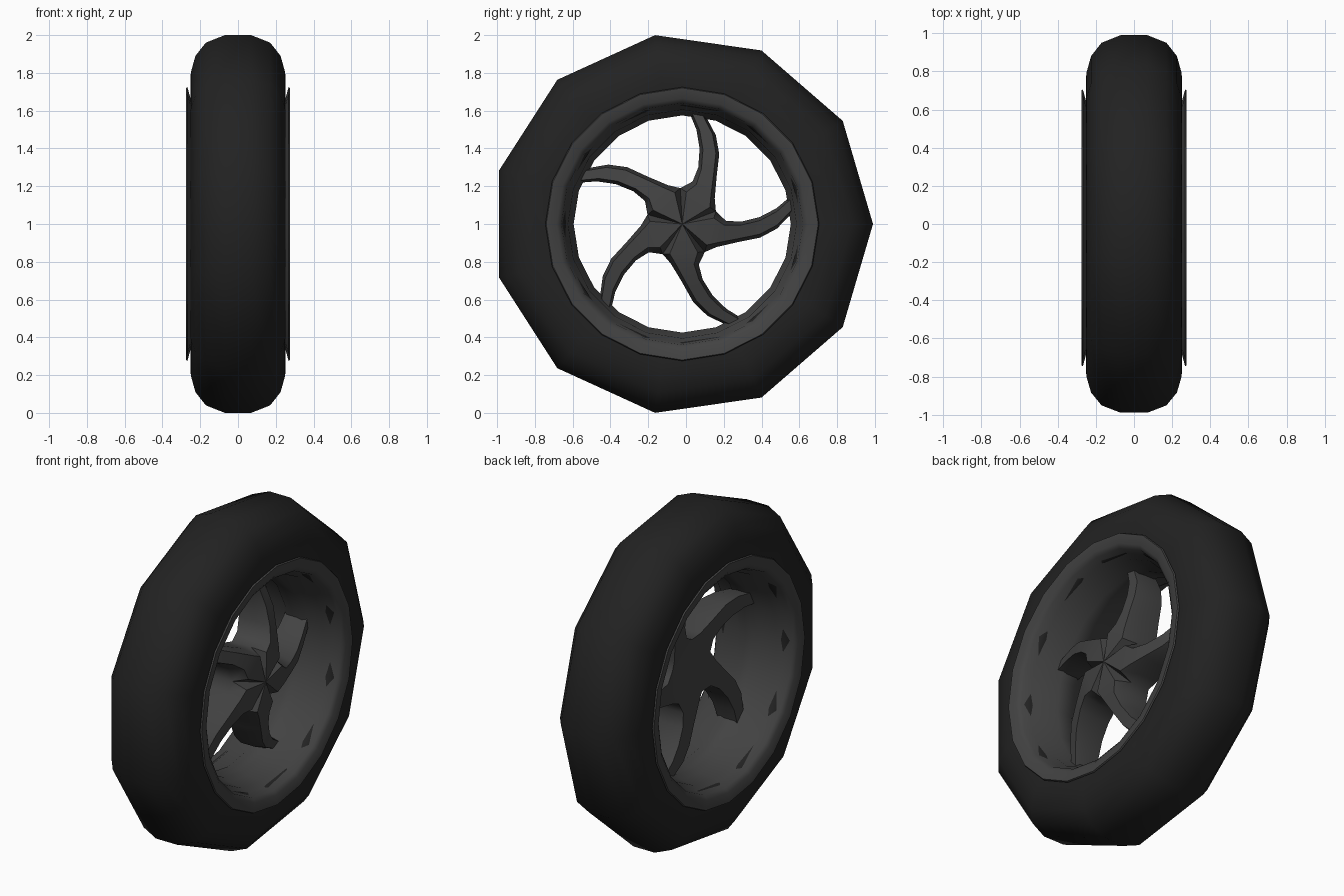
import bpy, bmesh, math

if "Cube" in bpy.data.objects:
    bpy.data.objects.remove(bpy.data.objects["Cube"])

CY, CZ = -0.02, 1.0   # axle position


def material(name, value):
    m = bpy.data.materials.new(name)
    m.use_nodes = True
    colour = (value, value, value, 1)
    m.diffuse_color = colour
    bsdf = m.node_tree.nodes["Principled BSDF"]
    bsdf.inputs["Base Color"].default_value = colour
    bsdf.inputs["Roughness"].default_value = 0.7
    return m


def finish(bm, name, mat, angle):
    bmesh.ops.recalc_face_normals(bm, faces=bm.faces)
    mesh = bpy.data.meshes.new(name)
    bm.to_mesh(mesh)
    bm.free()
    mesh.materials.append(mat)
    ob = bpy.data.objects.new(name, mesh)
    ob.location = (0, CY, CZ)
    bpy.context.collection.objects.link(ob)
    bpy.ops.object.select_all(action="DESELECT")
    ob.select_set(True)
    bpy.context.view_layer.objects.active = ob
    bpy.ops.object.shade_smooth_by_angle(angle=math.radians(angle))
    return ob


def lathe(name, half, sides, mat, angle):
    """Turn a closed (x, radius) loop, mirrored from its +x half, about the axle."""
    loop = half + [(-x, r) for x, r in reversed(half)]
    bm = bmesh.new()
    rings = []
    for i in range(sides):
        a = math.tau * i / sides
        rings.append([bm.verts.new((x, r * math.cos(a), r * math.sin(a))) for x, r in loop])
    n = len(loop)
    for i in range(sides):
        p, q = rings[i], rings[(i + 1) % sides]
        for j in range(n):
            k = (j + 1) % n
            bm.faces.new((p[j], p[k], q[k], q[j]))
    return finish(bm, name, mat, angle)


rubber = material("black rubber", 0.016)
metal = material("dark grey metal", 0.055)

# Tyre: coarse ring with a rounded tread
lathe("tyre", [(0.07, 1.01), (0.17, 0.97), (0.225, 0.9), (0.25, 0.81),
               (0.252, 0.72), (0.245, 0.67), (0.2, 0.645)], 11, rubber, 60)

# Rim: flared lips, stepped barrel and a raised middle band
lathe("rim", [(0.05, 0.575), (0.08, 0.595), (0.17, 0.605), (0.2, 0.63),
              (0.25, 0.64), (0.268, 0.665), (0.276, 0.72), (0.268, 0.725),
              (0.25, 0.66), (0.19, 0.645), (0.08, 0.625)], 20, metal, 50)

# Swept star: each spoke is a strip of (left edge, right edge) stations from hub to tip
STATIONS = [((-0.01, 0.19), (0.178, 0.068)), ((0.055, 0.225), (0.172, 0.135)),
            ((0.085, 0.3), (0.182, 0.25)), ((0.092, 0.4), (0.196, 0.37)),
            ((0.075, 0.5), (0.178, 0.47)), ((0.04, 0.585), (0.125, 0.57))]
FRONT = [0.19, 0.18, 0.155, 0.125, 0.095, 0.075]
BACK = [-0.02, -0.03, -0.04, -0.05, -0.06, -0.065]

bm = bmesh.new()
hub_front, hub_back = bm.verts.new((0.2, 0, 0)), bm.verts.new((-0.02, 0, 0))
for s in range(5):
    c, d = math.cos(math.tau * s / 5), math.sin(math.tau * s / 5)
    rows = []
    for (a, b), front, back in zip(STATIONS, FRONT, BACK):
        def place(t, x):
            y, z = a[0] + (b[0] - a[0]) * t, a[1] + (b[1] - a[1]) * t
            return bm.verts.new((x, y * c - z * d, y * d + z * c))
        side = front * 0.6 + back * 0.4
        rows.append([place(0, back), place(0, side), place(0.17, front),
                     place(0.83, front), place(1, side), place(1, back)])
    # the root section stays full width so that neighbouring spokes share it
    for p, q in zip(rows, rows[1:]):
        for j in range(6):
            k = (j + 1) % 6
            bm.faces.new((p[j], p[k], q[k], q[j]))
    root = rows[0]
    for j in range(1, 4):
        bm.faces.new((hub_front, root[j], root[j + 1]))
    bm.faces.new((hub_back, root[5], root[0]))
    bm.faces.new(rows[-1])
bmesh.ops.remove_doubles(bm, verts=bm.verts, dist=0.004)
spokes = finish(bm, "hub_and_spokes", metal, 45)
